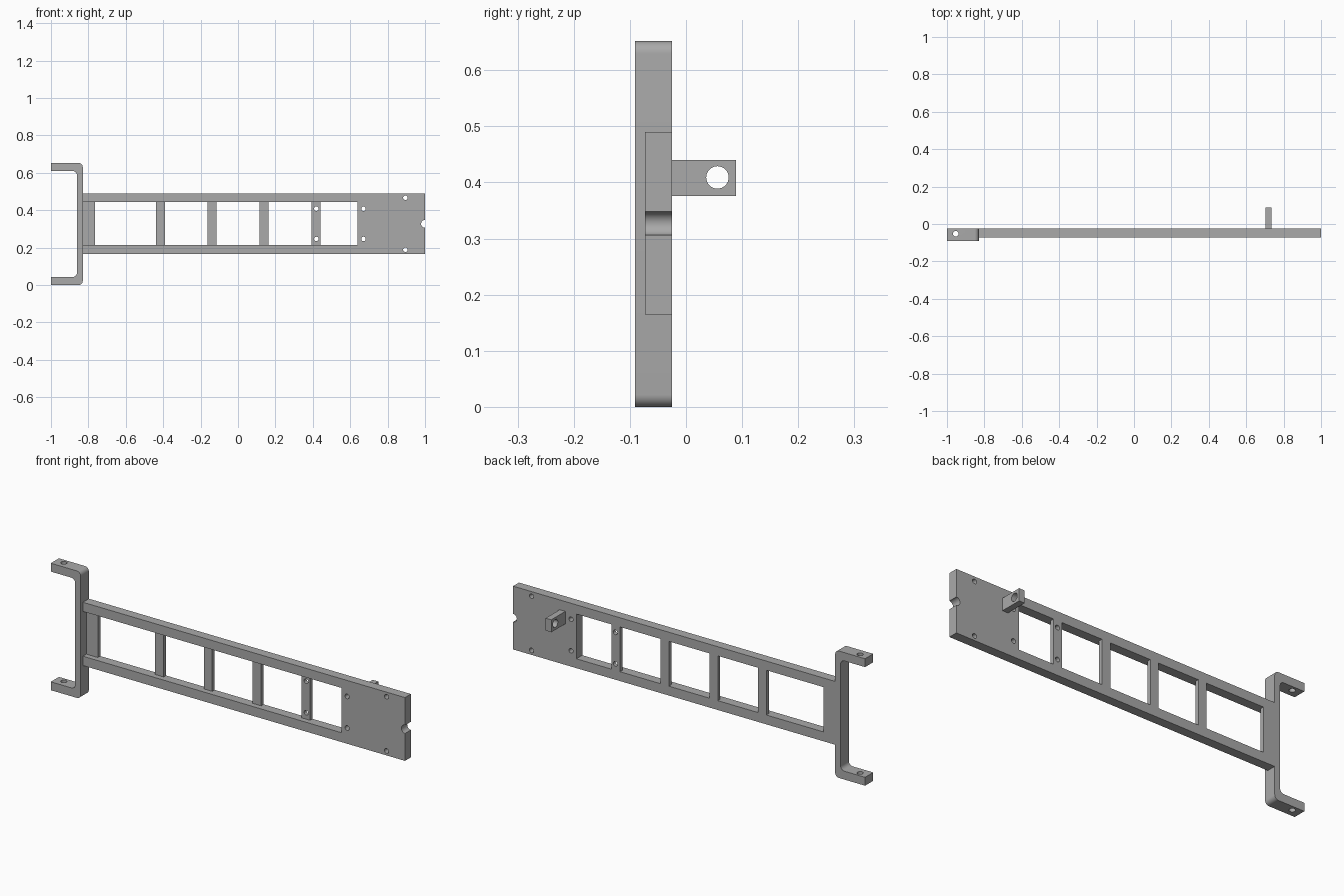
import bpy, bmesh
from math import pi
from mathutils import Vector, Matrix

default = bpy.data.objects.get("Cube")
if default:
    bpy.data.objects.remove(default, do_unlink=True)

grey = bpy.data.materials.new("plain grey")
grey.use_nodes = True
colour = (0.4, 0.4, 0.4, 1)
grey.diffuse_color = colour
grey.node_tree.nodes["Principled BSDF"].inputs["Base Color"].default_value = colour


def finish(bm, name):
    bmesh.ops.recalc_face_normals(bm, faces=bm.faces)
    mesh = bpy.data.meshes.new(name)
    bm.to_mesh(mesh)
    bm.free()
    mesh.materials.append(grey)
    ob = bpy.data.objects.new(name, mesh)
    bpy.context.collection.objects.link(ob)
    return ob


def box(name, x, y, z):
    bm = bmesh.new()
    bmesh.ops.create_cube(bm, size=1)
    for v in bm.verts:
        v.co = Vector([a + (b - a) * (c + 0.5) for (a, b), c in zip((x, y, z), v.co)])
    return finish(bm, name)


def rod(name, centre, radius, axis, length=0.2):
    turn = {"x": Matrix.Rotation(pi / 2, 4, "Y"), "y": Matrix.Rotation(pi / 2, 4, "X"),
            "z": Matrix.Identity(4)}[axis]
    bm = bmesh.new()
    bmesh.ops.create_cone(bm, cap_ends=True, segments=32, radius1=radius, radius2=radius,
                          depth=length, matrix=Matrix.Translation(centre) @ turn)
    return finish(bm, name)


def select_only(ob):
    bpy.ops.object.select_all(action="DESELECT")
    ob.select_set(True)
    bpy.context.view_layer.objects.active = ob


def cut(target, cutter):
    mod = target.modifiers.new("cut", "BOOLEAN")
    mod.operation, mod.solver, mod.object = "DIFFERENCE", "EXACT", cutter
    select_only(target)
    bpy.ops.object.modifier_apply(modifier=mod.name)
    bpy.data.objects.remove(cutter, do_unlink=True)


mid = 0.327                 # height of the long axis
back, front = -0.025, -0.073
joint = -0.83               # where the ladder meets the bracket
inner = (mid - 0.114, mid + 0.116)

# Ladder frame: rails, thin rungs flush with the back, and the solid end plate
frame = box("ladder_frame", (joint, 1), (front, back), (0.165, 0.49))
cut(frame, box("rung_recess", (joint - 0.1, 0.64), (front - 0.1, -0.045), inner))
rungs = [-0.415, -0.139, 0.139, 0.417]
lefts = [-0.765] + [x + 0.024 for x in rungs]
rights = [x - 0.024 for x in rungs] + [0.64]
for span in zip(lefts, rights):
    cut(frame, box("opening", span, (-0.2, 0.1), inner))

# Screw holes and the half-round notch
for x, dz in ((0.895, 0.139), (0.671, 0.081), (0.419, 0.081)):
    for side in (-1, 1):
        cut(frame, rod("screw_hole", (x, -0.05, mid + side * dz), 0.012, "y"))
cut(frame, rod("notch", (1, -0.05, mid), 0.021, "y"))

# U-shaped end bracket with rounded corners
top, arm, web = 0.652, 0.043, -0.861
outline = [(-1, 0), (joint, 0), (joint, top), (-1, top),
           (-1, top - arm), (web, top - arm), (web, arm), (-1, arm)]
bm = bmesh.new()
face = bm.faces.new([bm.verts.new((x, -0.091, z)) for x, z in outline])
extruded = bmesh.ops.extrude_face_region(bm, geom=[face])["geom"]
bmesh.ops.translate(bm, vec=(0, 0.066, 0),
                    verts=[g for g in extruded if isinstance(g, bmesh.types.BMVert)])
corners = [e for e in bm.edges if abs(e.verts[0].co.y - e.verts[1].co.y) > 0.01
           and e.verts[0].co.x > -0.9]
bmesh.ops.bevel(bm, geom=corners, offset=0.022, segments=8, profile=0.5, affect="EDGES")
bracket = finish(bm, "end_bracket")
for z in (arm / 2, top - arm / 2):
    cut(bracket, rod("bracket_hole", (-0.953, -0.052, z), 0.015, "z"))

# Lug with a cross hole on the back of the end plate
lug = box("rear_lug", (0.703, 0.735), (back, 0.089), (0.376, 0.44))
cut(lug, rod("lug_hole", (0.72, 0.056, 0.409), 0.02, "x"))

for ob in (frame, bracket, lug):
    select_only(ob)
    bpy.ops.object.shade_smooth_by_angle(angle=pi / 6)
